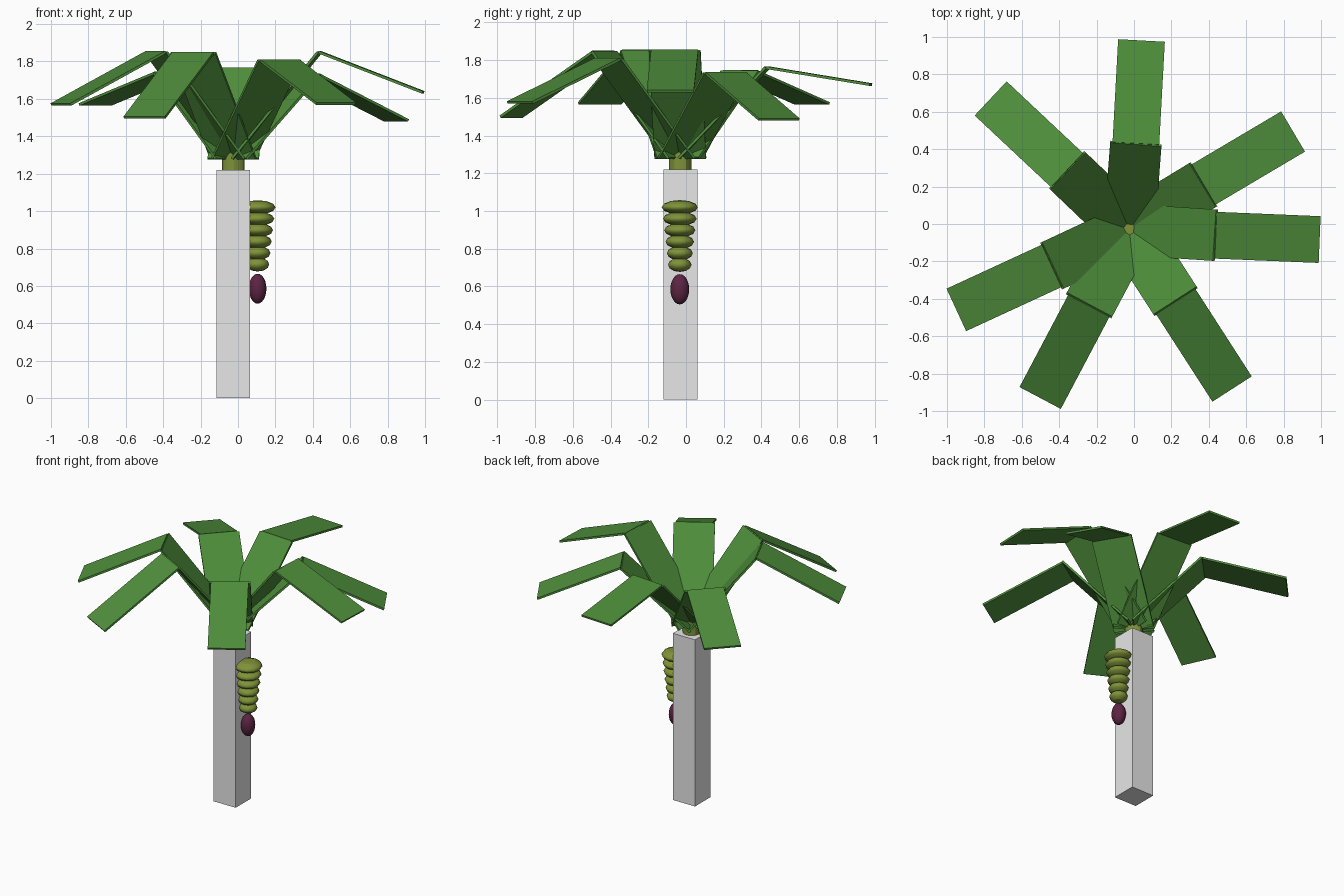
import bpy
from mathutils import Vector

cube = bpy.data.objects.get("Cube")
if cube:
    bpy.data.objects.remove(cube, do_unlink=True)


def material(name, rgb):
    mat = bpy.data.materials.new(name)
    mat.use_nodes = True
    mat.diffuse_color = (*rgb, 1)
    mat.node_tree.nodes["Principled BSDF"].inputs["Base Color"].default_value = (*rgb, 1)
    return mat


leaf_green = material("leaf_green", (0.078, 0.275, 0.044))
fruit_green = material("fruit_green", (0.21, 0.29, 0.04))
flower_purple = material("flower_purple", (0.11, 0.018, 0.055))
trunk_grey = material("trunk_grey", (0.8, 0.8, 0.8))


def finish(name, mat, smooth=False):
    obj = bpy.context.object
    obj.name = name
    obj.data.materials.append(mat)
    if smooth:
        bpy.ops.object.shade_smooth_by_angle()
    return obj


def plate(name, start, end, width, thickness=0.014):
    """Thin slab running from start to end with level side edges."""
    along = end - start
    side = Vector((-along.y, along.x, 0)).normalized() * width / 2
    up = along.cross(side).normalized() * thickness / 2
    verts = [p + side * s + up * u for p in (start, end) for u in (-1, 1) for s in (-1, 1)]
    faces = [(0, 1, 3, 2), (4, 6, 7, 5), (0, 4, 5, 1), (2, 3, 7, 6), (0, 2, 6, 4), (1, 5, 7, 3)]
    mesh = bpy.data.meshes.new(name)
    mesh.from_pydata(verts, [], faces)
    mesh.materials.append(leaf_green)
    bpy.context.collection.objects.link(bpy.data.objects.new(name, mesh))


def ball(name, mat, location, scale, segments, rings):
    bpy.ops.mesh.primitive_uv_sphere_add(segments=segments, ring_count=rings, radius=1, location=location)
    bpy.context.object.scale = scale
    finish(name, mat, True)


# Square trunk with a short round stem on top
AXIS = Vector((-0.025, -0.03, 0))
bpy.ops.mesh.primitive_cube_add(size=1, location=AXIS + Vector((0, 0, 0.61)))
bpy.context.object.scale = (0.18, 0.18, 1.22)
finish("trunk", trunk_grey)
bpy.ops.mesh.primitive_cylinder_add(vertices=12, radius=0.06, depth=0.14, location=AXIS + Vector((0, 0, 1.25)))
finish("stem", fruit_green, True)

# Folded leaves: rising inner plate, drooping outer plate (fold point, tip point)
leaves = [
    ((0.01, 0.43, 1.76), (0.04, 0.98, 1.67)),
    ((0.435, -0.06, 1.85), (0.99, -0.083, 1.635)),
    ((0.37, 0.21, 1.73), (0.848, 0.493, 1.485)),
    ((0.222, -0.413, 1.805), (0.523, -0.88, 1.575)),
    ((-0.24, -0.435, 1.845), (-0.5, -0.927, 1.5)),
    ((-0.438, -0.223, 1.85), (-0.947, -0.458, 1.57)),
    ((-0.357, 0.287, 1.74), (-0.765, 0.67, 1.57)),
]
heart = AXIS + Vector((0, 0, 1.28))
for i, (fold, tip) in enumerate(leaves, 1):
    plate(f"leaf_{i}_inner", heart, Vector(fold), 0.275)
    plate(f"leaf_{i}_outer", Vector(fold), Vector(tip), 0.25)

# Hanging fruit bunch, shrinking downwards, with a flower bud below
for i in range(6):
    radius = 0.096 - 0.0068 * i
    ball(f"fruit_tier_{i + 1}", fruit_green, (0.105, -0.033, 1.02 - 0.061 * i),
         (radius, radius, 0.038), 12, 6)
ball("flower_bud", flower_purple, (0.105, -0.033, 0.585), (0.047, 0.05, 0.08), 16, 12)
